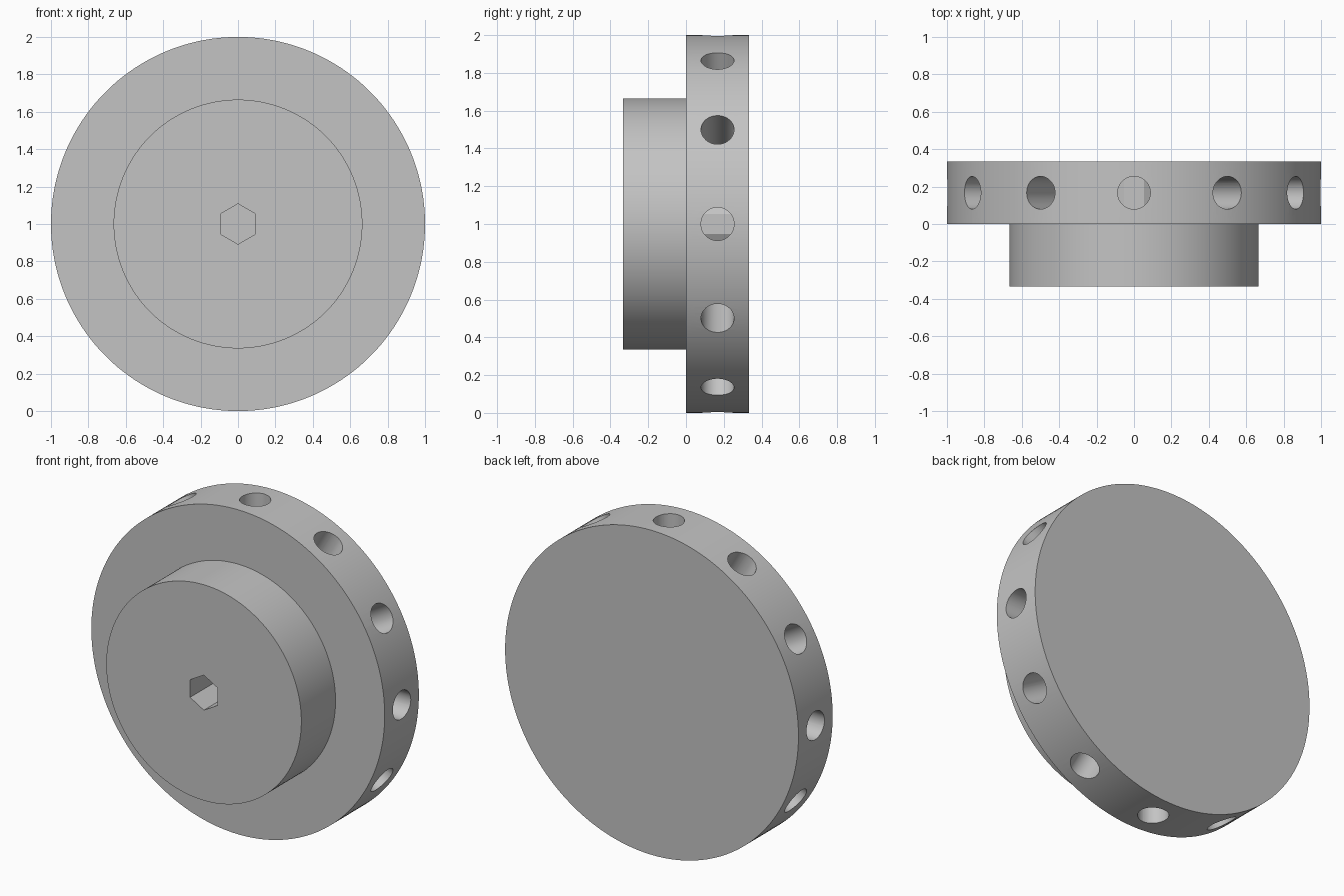
import bpy, bmesh
from math import cos, sin, radians, tau
from mathutils import Matrix, Vector

cube = bpy.data.objects.get("Cube")
if cube:
    bpy.data.objects.remove(cube, do_unlink=True)

SEGMENTS = 180
CENTRE = Vector((0, 0, 1))
HOLE_COUNT = 12
HOLE_RADIUS = 0.0875
HOLE_INNER, HOLE_OUTER = 0.20, 1.10   # radial reach of each blind hole
HOLE_Y = 0.167

grey = bpy.data.materials.new("plain grey")
grey.use_nodes = True
colour = (0.55, 0.55, 0.55, 1)
grey.diffuse_color = colour
grey.node_tree.nodes["Principled BSDF"].inputs["Base Color"].default_value = colour


def make_object(name, bm):
    bmesh.ops.recalc_face_normals(bm, faces=bm.faces)
    mesh = bpy.data.meshes.new(name)
    bm.to_mesh(mesh)
    bm.free()
    mesh.materials.append(grey)
    obj = bpy.data.objects.new(name, mesh)
    bpy.context.collection.objects.link(obj)
    return obj


def turned(name, profile):
    """Solid of revolution about the y axis from (radius, y) points."""
    bm = bmesh.new()
    rings = [[bm.verts.new(CENTRE + Vector((r * sin(tau * i / SEGMENTS), y,
                                            r * cos(tau * i / SEGMENTS))))
              for i in range(SEGMENTS)] for r, y in profile]
    for a, b in zip(rings, rings[1:]):
        for i in range(SEGMENTS):
            j = (i + 1) % SEGMENTS
            bm.faces.new((a[i], a[j], b[j], b[i]))
    bm.faces.new(rings[0])
    bm.faces.new(rings[-1])
    return make_object(name, bm)


def prism(name, sides, radius, depth, matrix):
    bm = bmesh.new()
    bmesh.ops.create_cone(bm, cap_ends=True, segments=sides, radius1=radius,
                          radius2=radius, depth=depth, matrix=matrix)
    cutter = make_object(name, bm)
    cutter.hide_render = True
    return cutter


# Stepped body: narrow hub in front, wide flange behind
body = turned("flanged_knob", [(0.665, -0.333), (0.665, 0), (1, 0), (1, 0.333)])

# Blind radial holes round the flange rim
cutters = []
for k in range(HOLE_COUNT):
    turn = Matrix.Rotation(tau * k / HOLE_COUNT, 4, 'Y')
    middle = Vector((0, HOLE_Y, (HOLE_INNER + HOLE_OUTER) / 2))
    matrix = Matrix.Translation(CENTRE) @ turn @ Matrix.Translation(middle)
    cutters.append(prism("rim_hole_cutter", 48, HOLE_RADIUS,
                         HOLE_OUTER - HOLE_INNER, matrix))

# Hexagonal socket in the hub face, corners pointing up and down
socket = Matrix.Translation((0, -0.333, 1)) @ Matrix.Rotation(radians(90), 4, 'X')
cutters.append(prism("hex_socket_cutter", 6, 0.108, 0.66, socket))

# Cut the recesses and bake the result
for cutter in cutters:
    cut = body.modifiers.new("cut", 'BOOLEAN')
    cut.operation = 'DIFFERENCE'
    cut.solver = 'EXACT'
    cut.object = cutter
bpy.context.view_layer.update()
graph = bpy.context.evaluated_depsgraph_get()
finished = bpy.data.meshes.new_from_object(body.evaluated_get(graph))
body.modifiers.clear()
body.data = finished
for cutter in cutters:
    bpy.data.objects.remove(cutter, do_unlink=True)

# Smooth round walls, crisp edges
bpy.ops.object.select_all(action='DESELECT')
body.select_set(True)
bpy.context.view_layer.objects.active = body
bpy.ops.object.shade_smooth_by_angle(angle=radians(20))
